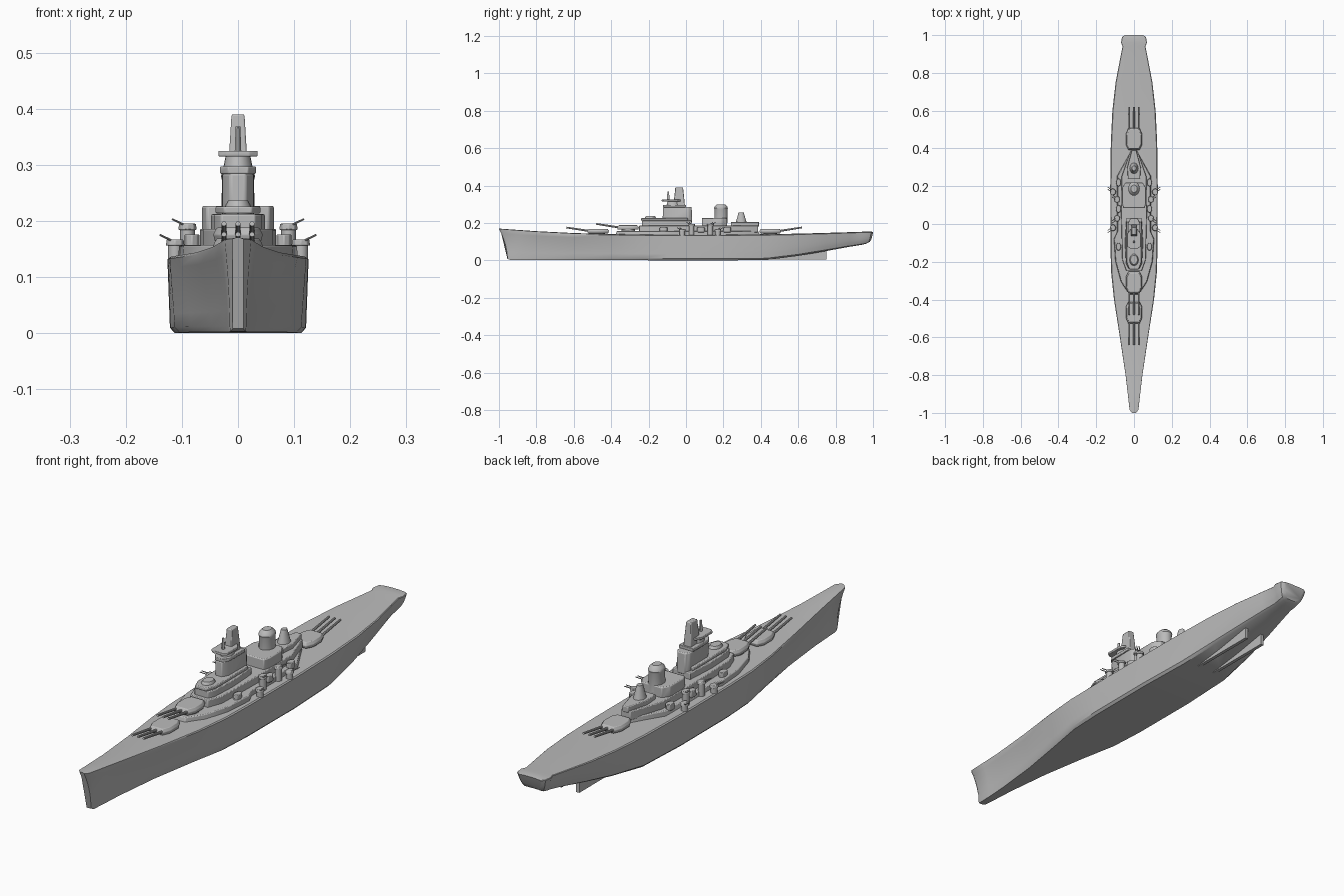
import bpy, bmesh, math
from mathutils import Vector

cube = bpy.data.objects.get("Cube")
if cube:
    bpy.data.objects.remove(cube)

grey = bpy.data.materials.new("ship grey")
grey.use_nodes = True
grey.diffuse_color = (0.5, 0.5, 0.5, 1)
grey.node_tree.nodes["Principled BSDF"].inputs["Base Color"].default_value = (0.5, 0.5, 0.5, 1)
parts = []


def finish(name, bm, bevel=0):
    bmesh.ops.recalc_face_normals(bm, faces=bm.faces)
    mesh = bpy.data.meshes.new(name)
    bm.to_mesh(mesh)
    bm.free()
    mesh.materials.append(grey)
    ob = bpy.data.objects.new(name, mesh)
    bpy.context.collection.objects.link(ob)
    if bevel:
        mod = ob.modifiers.new("bevel", "BEVEL")
        mod.width, mod.segments = bevel, 2
    parts.append(ob)
    return ob


def loft(name, rings, bevel=0):
    bm = bmesh.new()
    loops = [[bm.verts.new(p) for p in ring] for ring in rings]
    n = len(loops[0])
    for a, b in zip(loops, loops[1:]):
        for i in range(n):
            j = (i + 1) % n
            bm.faces.new((a[i], a[j], b[j], b[i]))
    bm.faces.new(loops[0])
    bm.faces.new(loops[-1])
    return finish(name, bm, bevel)


def mirrored(half):
    return half + [(-x, y) for x, y in reversed(half)]


def box(hw, y0, y1):
    return mirrored([(hw, y0), (hw, y1)])


def oval(rx, ry, y=0, x=0, n=20):
    return [(x + rx * math.cos(math.tau * i / n), y + ry * math.sin(math.tau * i / n)) for i in range(n)]


def stack(name, outline, levels, bevel=0):
    """Extrude an outline through (height, scale) levels."""
    cx = sum(p[0] for p in outline) / len(outline)
    cy = sum(p[1] for p in outline) / len(outline)
    return loft(name, [[(cx + (x - cx) * s, cy + (y - cy) * s, z) for x, y in outline]
                       for z, s in levels], bevel)


def tube(name, a, b, r):
    a, b = Vector(a), Vector(b)
    mat = (b - a).to_track_quat("Z", "Y").to_matrix().to_4x4()
    mat.translation = (a + b) / 2
    bm = bmesh.new()
    bmesh.ops.create_cone(bm, cap_ends=True, segments=10, radius1=r, radius2=r * 0.8,
                          depth=(b - a).length, matrix=mat)
    finish(name, bm)


# Hull: deck y, keel y, deck half width, keel half width, deck z, keel z, curve power
stations = [
    (-1, -.955, .010, .010, .168, .008, 2), (-.985, -.94, .024, .015, .167, .003, 2),
    (-.9, -.88, .034, .018, .161, .002, 2), (-.8, -.79, .046, .024, .154, .002, 2),
    (-.6, -.6, .076, .046, .144, .002, 1.6), (-.4, -.4, .107, .082, .139, .002, 1.4),
    (-.25, -.25, .122, .112, .137, .001, 1), (-.1, -.1, .125, .12, .136, 0, 1),
    (.2, .2, .126, .121, .136, 0, 1), (.43, .43, .123, .112, .138, .002, .8),
    (.6, .6, .115, .09, .141, .024, .6), (.75, .75, .098, .066, .145, .05, .6),
    (.88, .87, .073, .044, .149, .072, .5), (.94, .92, .061, .036, .151, .08, .5),
    (.96, .945, .069, .034, .152, .084, .5), (.99, .965, .064, .03, .152, .09, .4),
    (1, .975, .05, .02, .150, .096, .4),
]
rings = []
for yd, yb, wd, wb, zd, zb, p in stations:
    half = [(wb * .93, yb, zb)]
    for t in (.07, .25, .45, .65, .85, .97):
        f = t ** p
        half.append((wb + (wd - wb) * f, yb + (yd - yb) * f, zb + (zd - zb) * t))
    half += [(wd * .96, yd, zd), (wd * .4, yd, zd + .002)]
    rings.append(half + [(-x, y, z) for x, y, z in reversed(half)])
loft("hull", rings)

# Stern skegs under the rising keel
for side, label in ((1, "left"), (-1, "right")):
    x = side * .04
    stack(label + "_skeg", [(x - .007, .42), (x + .007, .42), (x + .007, .75), (x - .007, .75)],
          [(.004, 1), (.07, 1)])

# Deckhouse tiers
stack("lower_deckhouse", mirrored([(.025, -.38), (.07, -.31), (.1, -.2), (.108, -.08),
                                   (.09, -.04), (.09, .26), (.012, .40)]), [(.12, 1), (.157, .97)], .003)
stack("middle_deckhouse", mirrored([(.04, -.25), (.062, -.19), (.068, .05), (.066, .25),
                                    (.02, .385)]), [(.15, 1), (.186, 1)], .003)
stack("forward_block", mirrored([(.03, -.235), (.042, -.21), (.048, -.1), (.04, .03)]),
      [(.18, 1), (.212, 1)], .003)
stack("aft_block", mirrored([(.032, .24), (.036, .3), (.012, .39)]), [(.18, 1), (.205, 1)], .003)

# Bridge tower with platforms
stack("bridge_director", oval(.024, .032, -.19), [(.205, 1), (.225, 1), (.236, .75)])
stack("bridge_platform", mirrored([(.025, -.24), (.04, -.2), (.04, .01)]), [(.213, 1), (.226, 1)], .003)
stack("bridge_tower", mirrored([(.014, -.125), (.028, -.1), (.029, .015), (.018, .032)]),
      [(.2, 1), (.285, .98)], .004)
stack("tower_collar", mirrored([(.018, -.122), (.032, -.1), (.032, .0)]), [(.284, 1), (.297, 1)], .002)
stack("tower_neck", oval(.027, .035, -.07), [(.29, 1), (.318, .8)])
stack("lookout_platform", mirrored([(.02, -.13), (.035, -.12), (.035, -.05), (.02, -.03)]),
      [(.315, 1), (.325, 1)], .002)
stack("rear_fin", box(.016, -.065, -.008), [(.28, 1.1), (.33, .95), (.39, .72)], .003)
stack("fore_mast", oval(.006, .007, -.095, n=10), [(.32, 1), (.368, .7)])

# Funnel and its base
stack("funnel_base", mirrored([(.056, .085), (.064, .11), (.064, .19), (.045, .22)]),
      [(.18, 1), (.227, 1)], .004)
stack("funnel", oval(.03, .036, .187), [(.2, 1), (.272, .95), (.28, 1.02), (.29, .9), (.3, .55)])

# Aft director tower
stack("aft_tower", oval(.024, .03, .295), [(.2, 1), (.225, .75), (.257, .45)])


# Main gun turrets
def main_turret(label, y, z, d):
    shape = [(x, y + d * v) for x, v in mirrored([(.03, .058), (.044, .025), (.044, -.03), (.03, -.058)])]
    stack(label + "_barbette", oval(.036, .036, y), [(.125, 1), (z + .004, 1)])
    stack(label + "_turret", shape, [(z, .94), (z + .012, 1), (z + .024, .86)], .002)
    for x in (-.025, 0, .025):
        tube(label + "_barrel", (x, y + d * .04, z + .011), (x, y + d * .17, z + .031), .0055)


main_turret("forward", -.47, .145, -1)
main_turret("raised", -.31, .164, -1)
main_turret("rear", .45, .145, 1)

# Secondary twin turrets along both sides
for side, label in ((1, "left"), (-1, "right")):
    for x, y, z, lean in ((.112, -.02, .156, -.02), (.112, .17, .156, .02),
                          (.09, .03, .184, -.02), (.09, .13, .184, .02)):
        x *= side
        stack(label + "_gun_pedestal", oval(.013, .014, y, x, 12), [(.125, 1), (z, 1)])
        stack(label + "_gun_house", oval(.017, .019, y, x, 8), [(z, 1), (z + .011, .9)], .002)
        for off in (-.006, .006):
            tube(label + "_gun_barrel", (x, y + off, z + .006),
                 (x + side * .027, y + off + lean, z + .019), .0022)
    # Deck lockers and small director
    for y in (-.12, .08, .22):
        stack(label + "_deck_locker", oval(.014, .022, y, side * .082, 8), [(.15, 1), (.176, .95)], .002)

# Smooth shading with sharp edges kept
bpy.ops.object.select_all(action="DESELECT")
for ob in parts:
    ob.select_set(True)
bpy.context.view_layer.objects.active = parts[0]
bpy.ops.object.shade_smooth_by_angle(angle=math.radians(35))
